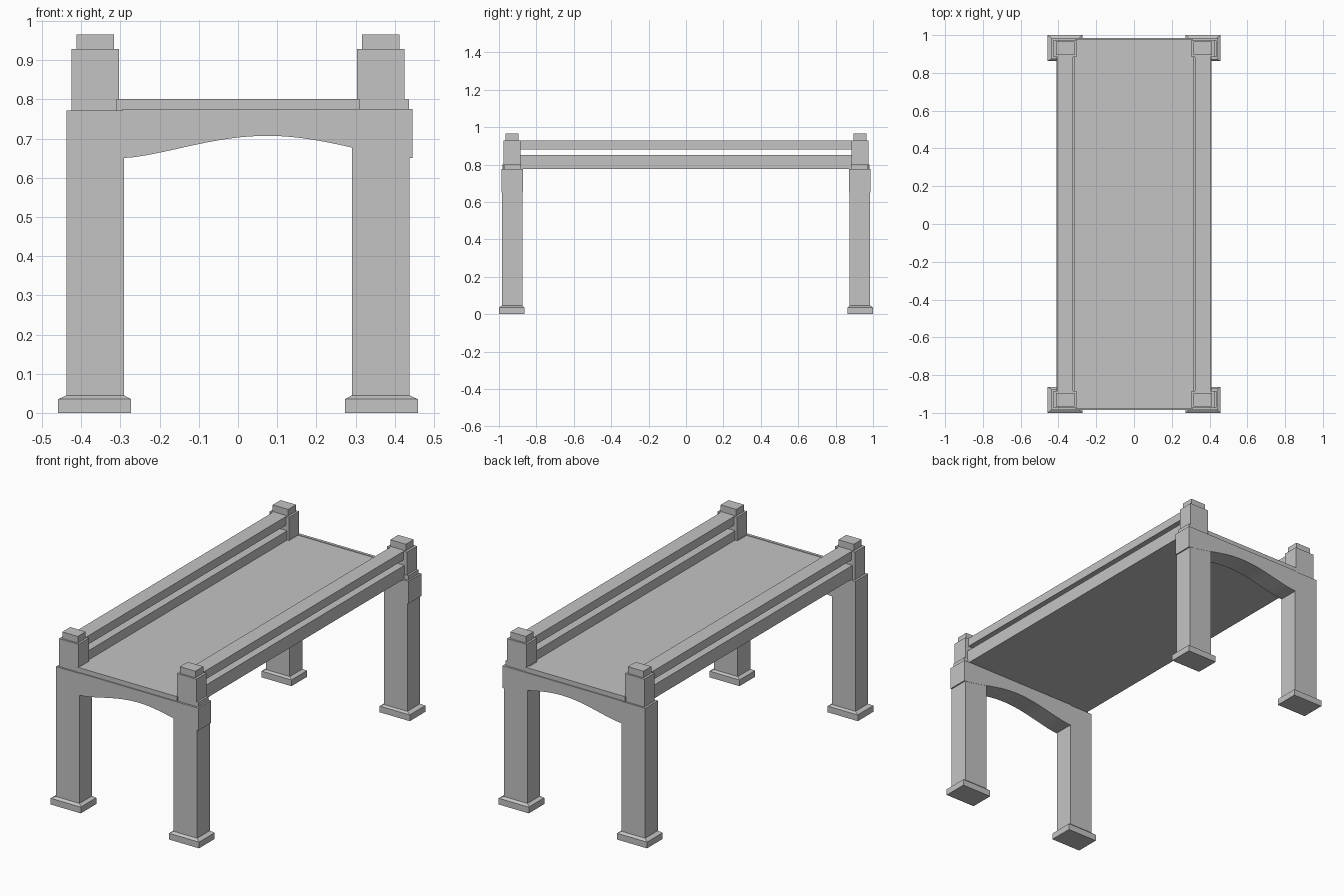
import bpy
import bmesh
import math

cube = bpy.data.objects.get("Cube")
if cube:
    bpy.data.objects.remove(cube, do_unlink=True)

stone = bpy.data.materials.new("grey stone")
stone.use_nodes = True
GREY = (0.55, 0.55, 0.55, 1)
stone.diffuse_color = GREY
stone.node_tree.nodes["Principled BSDF"].inputs["Base Color"].default_value = GREY


def finish(name, bm):
    bmesh.ops.recalc_face_normals(bm, faces=bm.faces)
    mesh = bpy.data.meshes.new(name)
    bm.to_mesh(mesh)
    bm.free()
    mesh.materials.append(stone)
    obj = bpy.data.objects.new(name, mesh)
    bpy.context.collection.objects.link(obj)
    return obj


def loft(name, rings):
    """Stack of rectangles (x0, x1, y0, y1, z) joined into a closed solid."""
    bm = bmesh.new()
    loops = [[bm.verts.new(p) for p in
              ((a, c, z), (b, c, z), (b, d, z), (a, d, z))]
             for a, b, c, d, z in rings]
    bm.faces.new(loops[0])
    bm.faces.new(loops[-1])
    for low, high in zip(loops, loops[1:]):
        for i in range(4):
            j = (i + 1) % 4
            bm.faces.new((low[i], low[j], high[j], high[i]))
    return finish(name, bm)


def box(name, x0, x1, y0, y1, z0, z1):
    return loft(name, [(x0, x1, y0, y1, z0), (x0, x1, y0, y1, z1)])


def span(side, near, far):
    return sorted((side * near, side * far))


# Legs with chamfered feet, and the stepped posts above them
for sx, xname in ((-1, "right"), (1, "left")):
    for sy, yname in ((-1, "front"), (1, "back")):
        tag = yname + "_" + xname
        foot = (*span(sx, 0.273, 0.459), *span(sy, 0.863, 1.0))
        leg = (*span(sx, 0.291, 0.437), *span(sy, 0.873, 0.985))
        loft("leg_" + tag, [(*foot, 0), (*foot, 0.035), (*leg, 0.045), (*leg, 0.772)])
        box("post_" + tag, *span(sx, 0.304, 0.425), *span(sy, 0.885, 0.975), 0.765, 0.928)
        box("cap_" + tag, *span(sx, 0.316, 0.412), *span(sy, 0.895, 0.965), 0.92, 0.965)
        if sx > 0:
            box("post_step_" + tag, 0.30, 0.436, *span(sy, 0.883, 0.972), 0.77, 0.8)

    # Two railings along each side
    box("lower_rail_" + xname, *span(sx, 0.315, 0.41), -0.89, 0.89, 0.79, 0.85)
    box("upper_rail_" + xname, *span(sx, 0.322, 0.406), -0.89, 0.89, 0.88, 0.928)

# Deck with a thin strip across each end
box("deck", -0.41, 0.41, -0.966, 0.966, 0.775, 0.798)
for sy, yname in ((-1, "front"), (1, "back")):
    box("deck_end_" + yname, -0.31, 0.31, *span(sy, 0.964, 0.98), 0.77, 0.801)

    # Arch across each end, with a curved underside
    left, right, steps = -0.295, 0.445, 24
    middle, half = (left + right) / 2, (right - left) / 2
    outline = [(right, 0.775), (left, 0.775)]
    for i in range(steps + 1):
        x = left + (right - left) * i / steps
        rise = max(0, 0.5 + 0.5 * math.cos(math.pi * (x - middle) / half))
        outline.append((x, 0.65 + 0.057 * rise ** 0.75))
    bm = bmesh.new()
    y0, y1 = span(sy, 0.872, 0.986)
    face = bm.faces.new([bm.verts.new((x, y0, z)) for x, z in outline])
    new = bmesh.ops.extrude_face_region(bm, geom=[face])["geom"]
    verts = [g for g in new if isinstance(g, bmesh.types.BMVert)]
    bmesh.ops.translate(bm, verts=verts, vec=(0, y1 - y0, 0))
    arch = finish("arch_" + yname, bm)
    bpy.ops.object.select_all(action="DESELECT")
    arch.select_set(True)
    bpy.context.view_layer.objects.active = arch
    bpy.ops.object.shade_smooth_by_angle(angle=math.radians(30))
